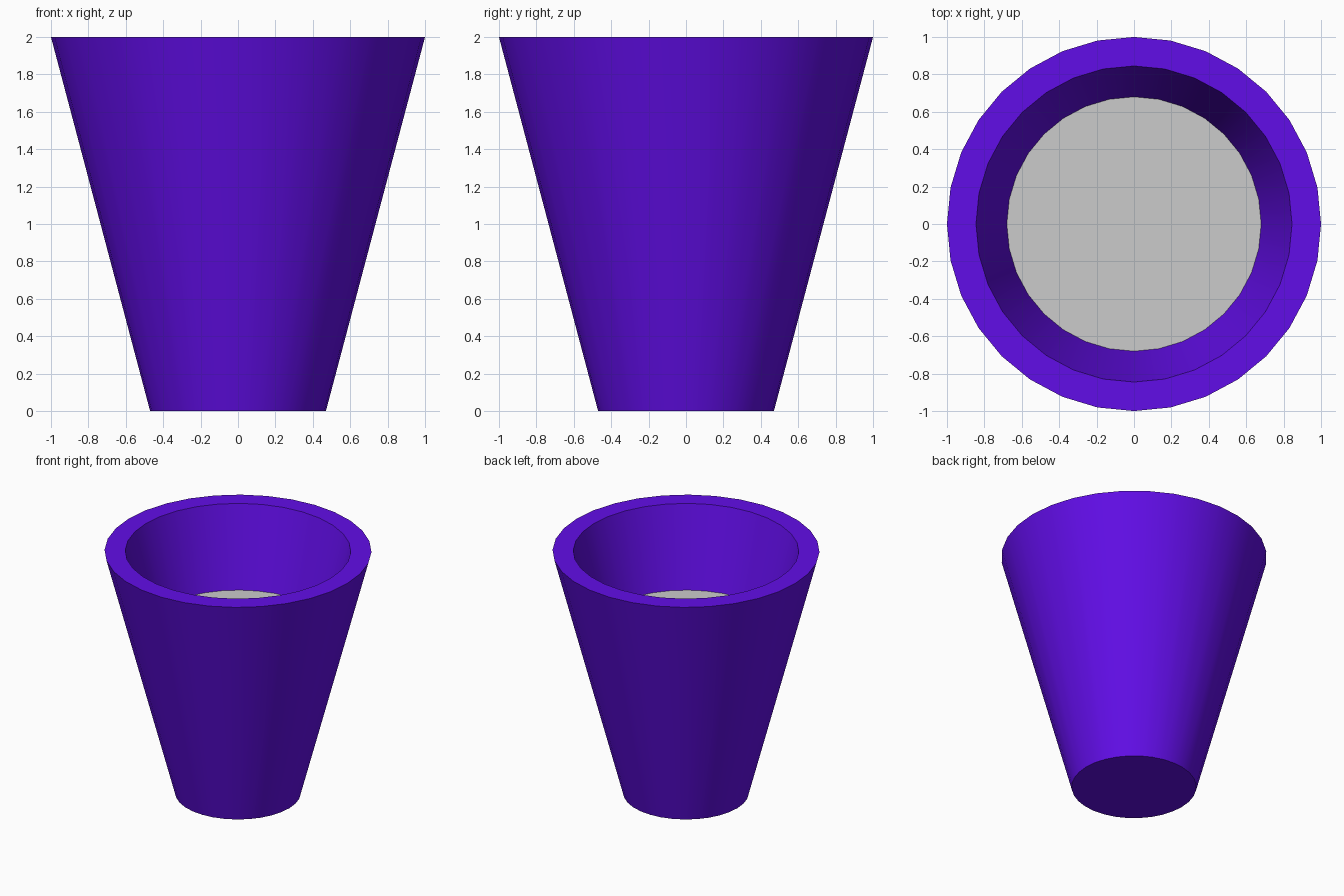
import bpy, bmesh, math

if "Cube" in bpy.data.objects:
    bpy.data.objects.remove(bpy.data.objects["Cube"])

SIDES = 32


def lathe(name, profile, cap_start=False, cap_end=False):
    """Revolve a (radius, z) profile around z."""
    bm = bmesh.new()
    rings = []
    for r, z in profile:
        rings.append([bm.verts.new((r * math.cos(2 * math.pi * i / SIDES),
                                    r * math.sin(2 * math.pi * i / SIDES), z))
                      for i in range(SIDES)])
    for a, b in zip(rings, rings[1:]):
        for i in range(SIDES):
            j = (i + 1) % SIDES
            bm.faces.new((a[i], a[j], b[j], b[i]))
    if cap_start:
        bm.faces.new(rings[0][::-1])
    if cap_end:
        bm.faces.new(rings[-1])
    mesh = bpy.data.meshes.new(name)
    bm.to_mesh(mesh)
    bm.free()
    obj = bpy.data.objects.new(name, mesh)
    bpy.context.collection.objects.link(obj)
    return obj


# Pot: closed base, tapered outer wall, flat rim, inner wall down to the soil
pot = lathe("pot", [(0.47, 0), (1.0, 2.0), (0.845, 2.0), (0.68, 1.36)], cap_start=True)
purple = bpy.data.materials.new("purple")
purple.diffuse_color = (0.12, 0.004, 0.8, 1)
purple.use_nodes = True
purple.node_tree.nodes["Principled BSDF"].inputs["Base Color"].default_value = purple.diffuse_color
pot.data.materials.append(purple)

# Soil: flat disc closing the cavity
soil = lathe("soil", [(0.68, 1.36)], cap_end=True)

# Smooth walls with sharp rim and base edges
bpy.ops.object.select_all(action='DESELECT')
pot.select_set(True)
bpy.context.view_layer.objects.active = pot
bpy.ops.object.shade_smooth_by_angle(angle=math.radians(30))
